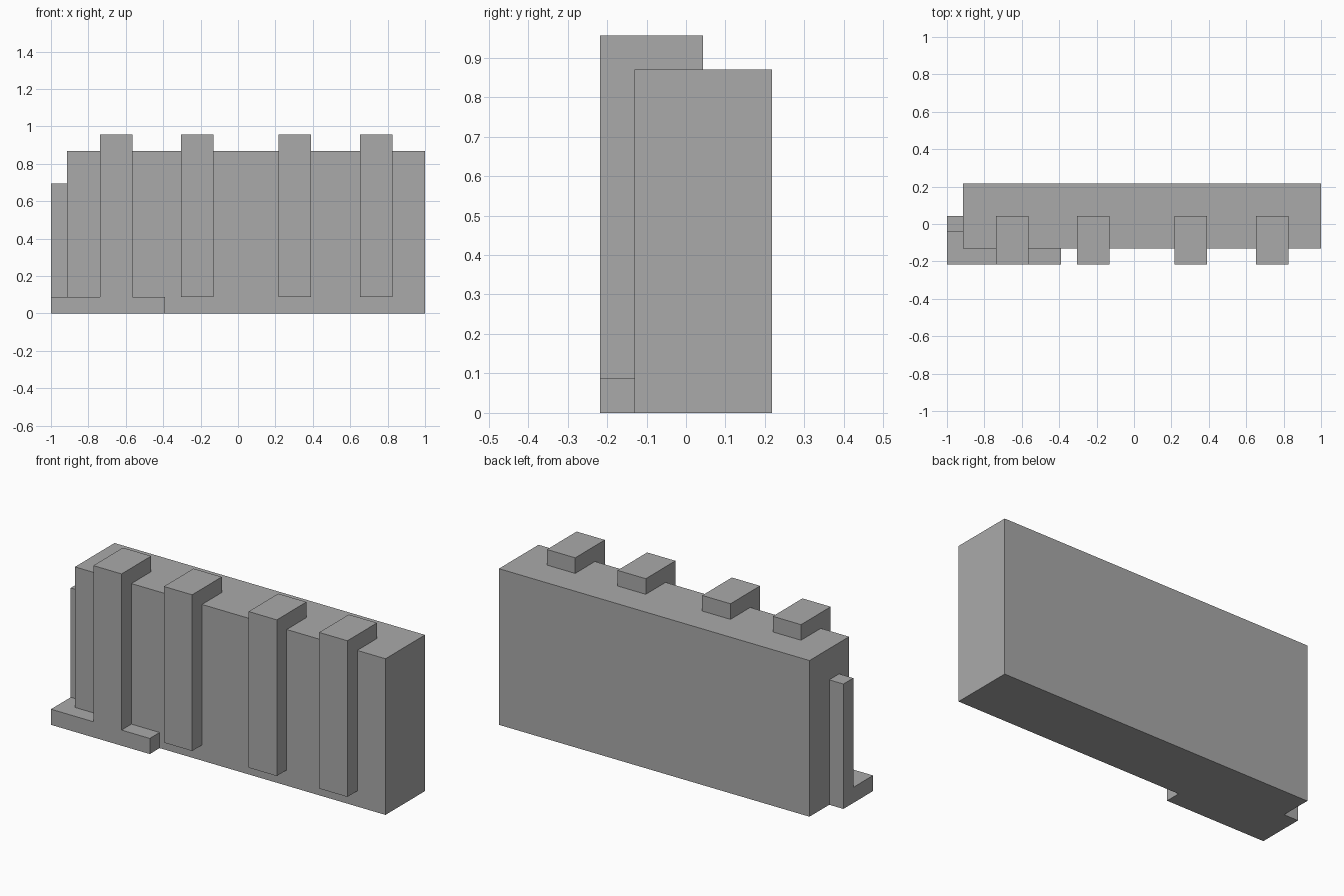
import bpy
from mathutils import Vector

if "Cube" in bpy.data.objects:
    bpy.data.objects.remove(bpy.data.objects["Cube"])

U = 2 / 23                       # one building module
ORIGIN = Vector((-1, -2.5 * U, 0))

grey = bpy.data.materials.new("stone_grey")
grey.use_nodes = True
colour = (0.4, 0.4, 0.4, 1)
grey.diffuse_color = colour
grey.node_tree.nodes["Principled BSDF"].inputs["Base Color"].default_value = colour


def box(name, low, high):
    """Box between two corners given in modules from the front corner."""
    low, high = Vector(low) * U + ORIGIN, Vector(high) * U + ORIGIN
    bpy.ops.mesh.primitive_cube_add(size=1, location=(low + high) / 2)
    ob = bpy.context.object
    ob.name = name
    ob.scale = high - low
    bpy.ops.object.transform_apply(location=False, rotation=False, scale=True)
    ob.data.materials.append(grey)
    return ob


# Main wall block
box("wall", (1, 1, 0), (23, 5, 10))

# Four tall buttresses rising past the wall top
for i, x in enumerate((3, 8, 14, 19)):
    box(f"buttress_{i + 1}", (x, 0, 1), (x + 2, 3, 11))

# Low step along the front, its return round the end, and the end post
box("front_step", (0, 0, 0), (7, 1, 1))
box("side_step", (0, 1, 0), (1, 2, 1))
box("end_post", (0, 2, 0), (1, 3, 8))
